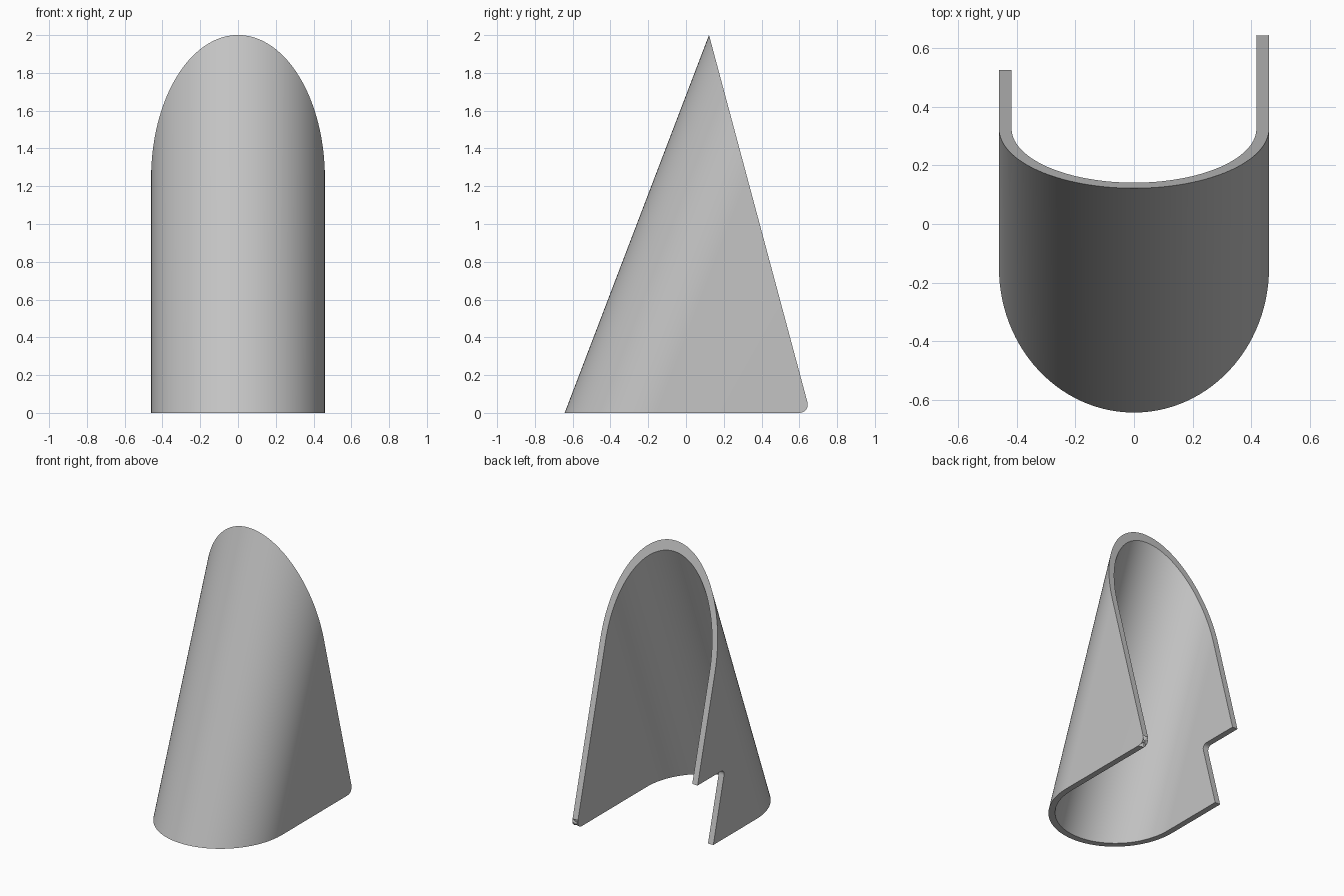
import bpy, bmesh, math

cube = bpy.data.objects.get("Cube")
if cube:
    bpy.data.objects.remove(cube, do_unlink=True)

LEAN, BACK_SLOPE = 0.382, 0.268      # y change per unit of height
BACK_Y, CENTRE_Y = 0.658, -0.15      # back edge at the floor, centre of the curved front
STRETCH = math.hypot(1, LEAN)        # a round tube cut level is longer in y
OUTER, INNER = 0.46, 0.417
STEPS = 56

grey = bpy.data.materials.new("plain_grey")
grey.use_nodes = True
grey.diffuse_color = (0.55, 0.55, 0.55, 1)
grey.node_tree.nodes["Principled BSDF"].inputs["Base Color"].default_value = (0.55, 0.55, 0.55, 1)


def u_profile(radius):
    """Floor outline: straight leg, half round front, straight leg."""
    arc = []
    for i in range(STEPS + 1):
        a = math.pi * i / STEPS
        arc.append((-radius * math.cos(a), CENTRE_Y - radius * STRETCH * math.sin(a)))
    return [(-radius, BACK_Y)] + arc + [(radius, BACK_Y)]


def make_object(name, bm):
    bmesh.ops.recalc_face_normals(bm, faces=bm.faces)
    mesh = bpy.data.meshes.new(name)
    bm.to_mesh(mesh)
    bm.free()
    obj = bpy.data.objects.new(name, mesh)
    bpy.context.collection.objects.link(obj)
    mesh.materials.append(grey)
    return obj


def wall_verts(bm, radius):
    """Floor row, and the row where each leaning line meets the back plane."""
    low, high = [], []
    for x, y in u_profile(radius):
        v = bm.verts.new((x, y, 0))
        z = (BACK_Y - y) / (LEAN + BACK_SLOPE)
        low.append(v)
        high.append(v if z < 1e-6 else bm.verts.new((x, y + LEAN * z, z)))
    return low, high


def strip(bm, a, b):
    for i in range(len(a) - 1):
        face = list(dict.fromkeys((a[i], a[i + 1], b[i + 1], b[i])))
        bm.faces.new(face)


# Leaning curved shell
bm = bmesh.new()
out_low, out_high = wall_verts(bm, OUTER)
in_low, in_high = wall_verts(bm, INNER)
strip(bm, out_low, out_high)
strip(bm, in_low, in_high)
strip(bm, out_low, in_low)
strip(bm, out_high, in_high)
# Rounded foot on the left leg
tip = bm.edges.get((out_low[-1], in_low[-1]))
bmesh.ops.bevel(bm, geom=[tip], offset=0.06, offset_type='OFFSET',
                segments=8, profile=0.5, affect='EDGES')
shell = make_object("leaning_shell", bm)

# Notch in the right leg, with a rounded inner corner
bm = bmesh.new()
corners = [(0.21, 0.5), (0.9, 0.5), (0.9, -0.1), (0.21 + 0.6 * BACK_SLOPE, -0.1)]
sides = [[bm.verts.new((x, y, z)) for y, z in corners] for x in (-0.6, -0.3)]
bm.faces.new(sides[0])
bm.faces.new(sides[1])
for i in range(4):
    j = (i + 1) % 4
    bm.faces.new((sides[0][i], sides[0][j], sides[1][j], sides[1][i]))
inner_edge = bm.edges.get((sides[0][0], sides[1][0]))
bmesh.ops.bevel(bm, geom=[inner_edge], offset=0.045, offset_type='OFFSET',
                segments=8, profile=0.5, affect='EDGES')
cutter = make_object("notch_cutter", bm)
cutter.hide_render = True

cut = shell.modifiers.new("notch", 'BOOLEAN')
cut.operation = 'DIFFERENCE'
cut.solver = 'EXACT'
cut.object = cutter

bpy.ops.object.select_all(action='DESELECT')
shell.select_set(True)
bpy.context.view_layer.objects.active = shell
bpy.ops.object.modifier_apply(modifier=cut.name)
bpy.data.objects.remove(cutter, do_unlink=True)
bpy.ops.object.shade_smooth_by_angle(angle=math.radians(30))
